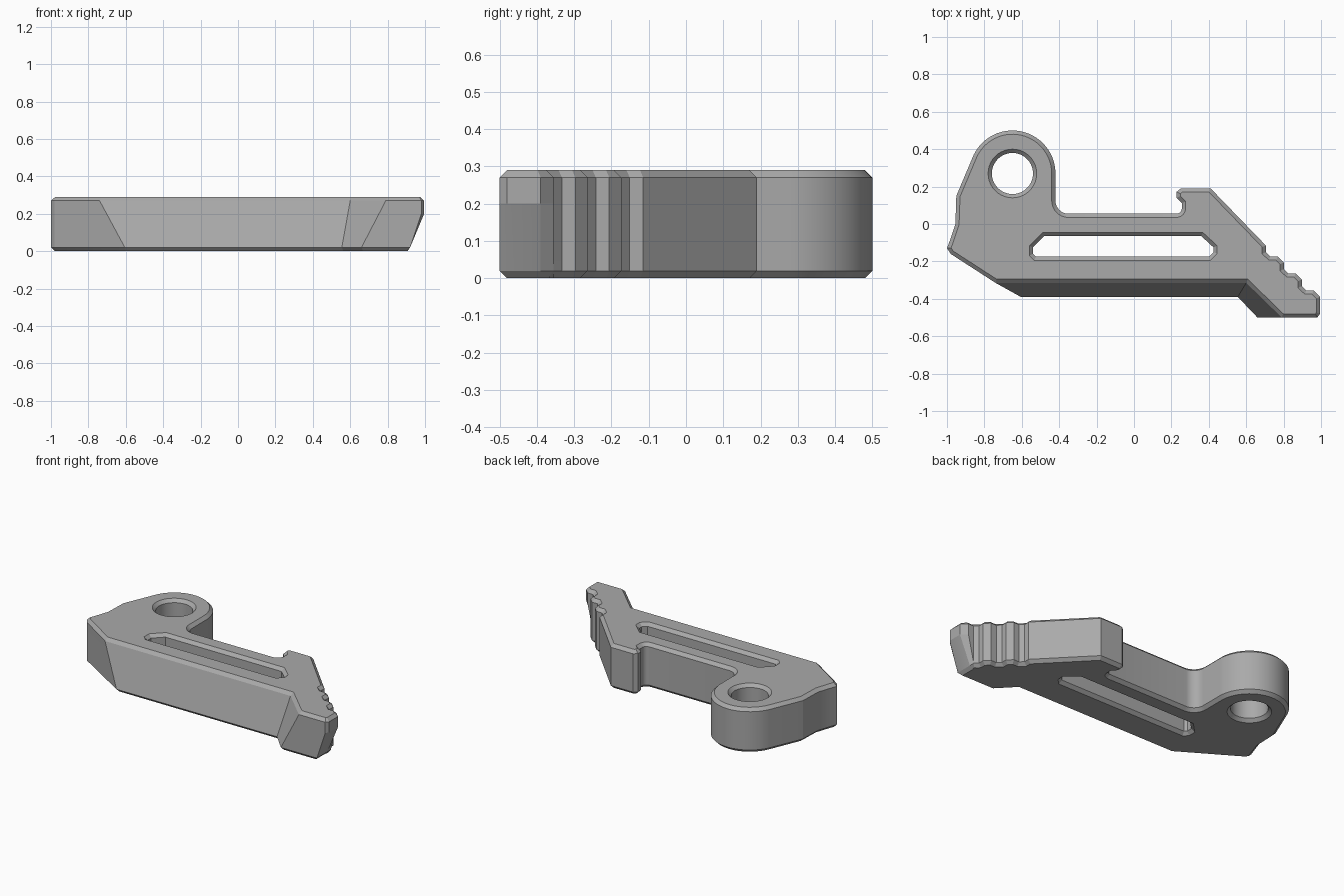
import bpy, bmesh
from math import sin, cos, radians
from mathutils import Vector

cube = bpy.data.objects.get("Cube")
if cube:
    bpy.data.objects.remove(cube, do_unlink=True)

HEIGHT, CHAMFER = 0.29, 0.02
DRAFT_LOW, DRAFT_HIGH = CHAMFER, HEIGHT - CHAMFER
TIP_Z = 0.20          # the tip is vertical above this height
TIP_X = 0.92          # reach of the tip at its foot


def arc(cx, cy, r, start, end, n):
    return [(cx + r * cos(radians(start + (end - start) * i / n)),
             cy + r * sin(radians(start + (end - start) * i / n))) for i in range(n + 1)]


def inset(loop, d):
    """Mitred offset towards the left of the walking direction."""
    pts = [Vector(p) for p in loop]
    out = []
    for i, p in enumerate(pts):
        a = (p - pts[i - 1]).normalized()
        b = (pts[(i + 1) % len(pts)] - p).normalized()
        na, nb = Vector((-a.y, a.x)), Vector((-b.y, b.x))
        out.append(p + (na + nb) * (d / max(1 + na.dot(nb), 0.3)))
    return out


# Front edge: (upper point, lower point) pairs give the sloped underside
front = [((-0.98, -0.16), (-0.98, -0.16)),
         ((-0.74, -0.315), (-0.605, -0.39)),
         ((0.60, -0.315), (0.555, -0.39)),
         ((0.79, -0.50), (0.66, -0.50))]

# Rest of the outline, counter-clockwise from the tip
rest = [(0.98, -0.50), (0.995, -0.48)]
teeth = []
for i in range(3):
    tx, ty = 0.705 + 0.096 * i, -0.115 - 0.091 * i
    teeth += [(tx, ty), (tx, ty - 0.036), (tx + 0.024, ty - 0.058), (tx + 0.063, ty - 0.058)]
teeth.append((0.995, -0.39))
rest += teeth[::-1]
rest += [(0.41, 0.19), (0.25, 0.19), (0.228, 0.172), (0.228, 0.14), (0.256, 0.112)]
rest += arc(0.226, 0.085, 0.03, 0, -90, 6)
rest += arc(-0.35, 0.125, 0.07, 270, 180, 10)
rest += arc(-0.65, 0.27, 0.23, 0, 155, 28)
rest += [(-0.95, 0.15), (-0.955, 0.0), (-0.985, -0.09), (-1.0, -0.13)]


def outline(z):
    t = (z - DRAFT_LOW) / (DRAFT_HIGH - DRAFT_LOW)
    edge = [Vector(lo).lerp(Vector(hi), t) for hi, lo in front]
    reach = 1.0 if z >= TIP_Z else TIP_X
    return edge + [Vector((min(x, reach), y)) for x, y in rest]


# Openings run clockwise so that the same inset widens them
pivot_hole = arc(-0.65, 0.27, 0.11, 360, 9, 39)
slot = [(-0.54, -0.125), (-0.48, -0.065), (0.36, -0.065), (0.425, -0.125),
        (0.425, -0.15), (0.40, -0.175), (-0.525, -0.175), (-0.54, -0.16)]

bm = bmesh.new()
caps = {0: [], -1: []}


def add_walls(section):
    """Stack rings from the lower chamfer to the upper chamfer."""
    levels = [(inset(section(DRAFT_LOW), CHAMFER), 0)]
    levels += [(section(z), z) for z in (DRAFT_LOW, TIP_Z, DRAFT_HIGH)]
    levels.append((inset(section(DRAFT_HIGH), CHAMFER), HEIGHT))
    rings = [[bm.verts.new((p[0], p[1], z)) for p in loop] for loop, z in levels]
    n = len(rings[0])
    for low, high in zip(rings, rings[1:]):
        for i in range(n):
            j = (i + 1) % n
            bm.faces.new((low[i], low[j], high[j], high[i]))
    for k in caps:
        caps[k] += [bm.edges.get((rings[k][i], rings[k][(i + 1) % n])) for i in range(n)]


add_walls(outline)
add_walls(lambda z: pivot_hole)
add_walls(lambda z: slot)

# Flat faces around the openings
for edges in caps.values():
    bmesh.ops.triangle_fill(bm, edges=edges, use_beauty=True)
bmesh.ops.recalc_face_normals(bm, faces=bm.faces)

mesh = bpy.data.meshes.new("lever")
bm.to_mesh(mesh)
bm.free()
lever = bpy.data.objects.new("lever", mesh)
bpy.context.collection.objects.link(lever)

# Plain grey finish
grey = bpy.data.materials.new("plain_grey")
grey.use_nodes = True
color = (0.4, 0.4, 0.4, 1)
grey.diffuse_color = color
grey.node_tree.nodes["Principled BSDF"].inputs["Base Color"].default_value = color
mesh.materials.append(grey)

bpy.ops.object.select_all(action="DESELECT")
lever.select_set(True)
bpy.context.view_layer.objects.active = lever
bpy.ops.object.shade_smooth_by_angle(angle=radians(20))
